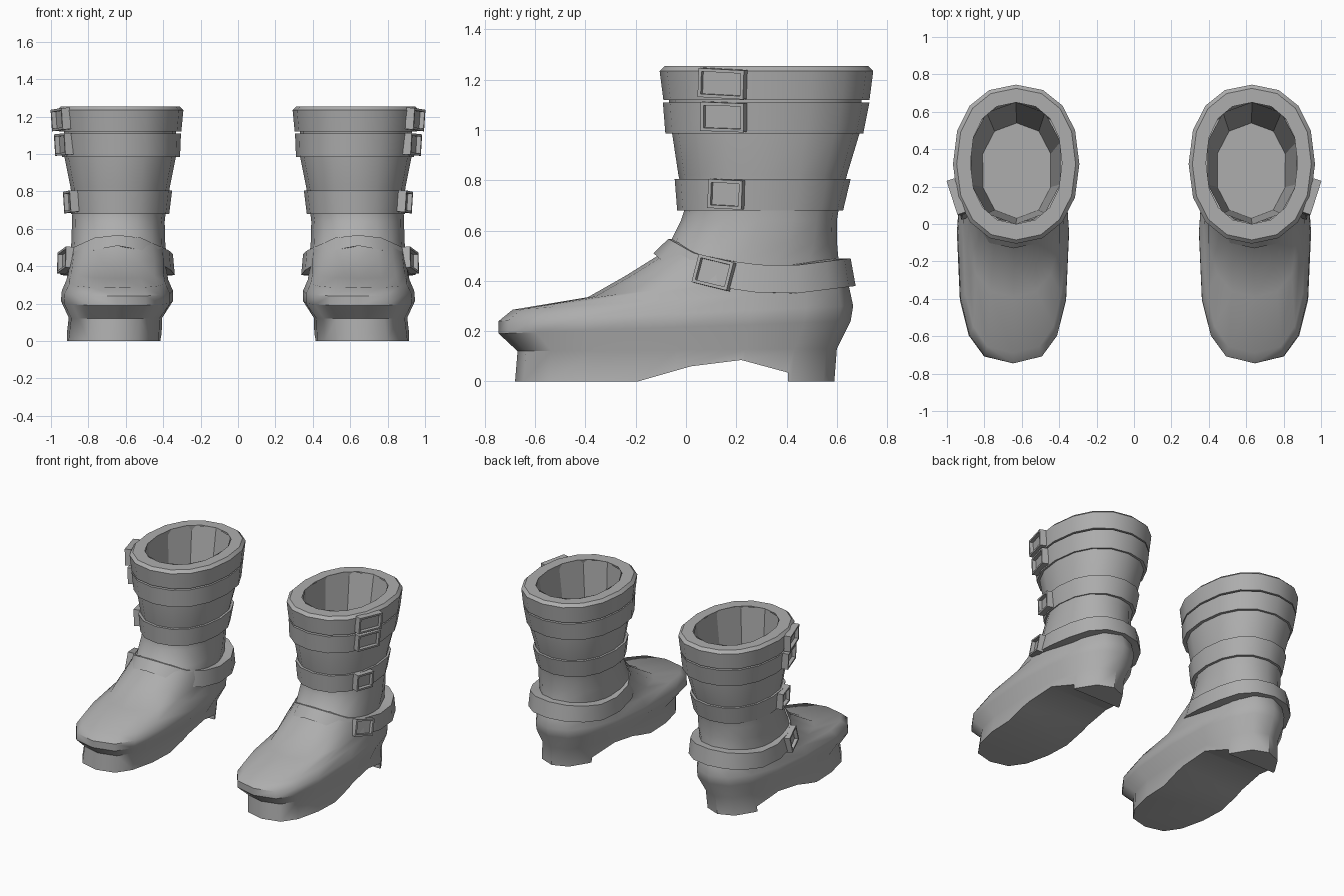
import bpy, bmesh, math
from mathutils import Matrix

if "Cube" in bpy.data.objects:
    bpy.data.objects.remove(bpy.data.objects["Cube"])

grey = bpy.data.materials.new("mid_grey")
grey.use_nodes = True
COLOUR = (0.42, 0.42, 0.42, 1)
grey.diffuse_color = COLOUR
grey.node_tree.nodes["Principled BSDF"].inputs["Base Color"].default_value = COLOUR


def ring(cx, w, yf, yb, zf, zb, n=2.2, count=16):
    """Rounded outline; front curve uses exponent n, height runs from zf to zb."""
    pts = []
    for i in range(count):
        a = math.tau * i / count - math.pi / 2
        c, s = math.cos(a), math.sin(a)
        p = 2 / (n if s < 0 else 2.25)
        x = cx + w * math.copysign(abs(c) ** p, c)
        t = 0.5 + 0.5 * math.copysign(abs(s) ** p, s)
        pts.append((x, yf + (yb - yf) * t, zf + (zb - zf) * t))
    return pts


def finish(name, bm, smooth=True):
    bmesh.ops.recalc_face_normals(bm, faces=bm.faces)
    mesh = bpy.data.meshes.new(name)
    bm.to_mesh(mesh)
    bm.free()
    mesh.materials.append(grey)
    obj = bpy.data.objects.new(name, mesh)
    bpy.context.collection.objects.link(obj)
    if smooth:
        shade(obj)
    return obj


def activate(obj):
    bpy.ops.object.select_all(action='DESELECT')
    obj.select_set(True)
    bpy.context.view_layer.objects.active = obj


def shade(obj):
    activate(obj)
    bpy.ops.object.shade_smooth_by_angle(angle=math.radians(42))


def pair(obj):
    obj.modifiers.new("other_boot", 'MIRROR').use_mirror_merge = False


def loft(name, rings, caps=(True, True), loop=False, smooth=True):
    bm = bmesh.new()
    rows = [[bm.verts.new(p) for p in r] for r in rings]
    following = rows[1:] + rows[:1] if loop else rows[1:]
    for a, b in zip(rows, following):
        for i in range(len(a)):
            j = (i + 1) % len(a)
            bm.faces.new((a[i], a[j], b[j], b[i]))
    if not loop:
        for row, cap in zip((rows[0], rows[-1]), caps):
            if cap:
                bm.faces.new(row)
    return finish(name, bm, smooth)


# Foot and shaft in one stack of outlines, from sole to top
body = loft("boot_body", [
    ring(.665, .255, -.68, .59, 0, 0, 2.9),
    ring(.655, .25, -.67, .60, .12, .13, 2.9),
    ring(.647, .30, -.745, .655, .19, .24, 2.9),
    ring(.645, .297, -.745, .665, .24, .30, 2.9),
    ring(.645, .272, -.69, .65, .285, .37, 2.9),
    ring(.645, .262, -.39, .62, .335, .44, 2.5),
    ring(.64, .257, -.24, .605, .42, .50, 2.4),
    ring(.64, .25, -.08, .60, .52, .56),
    ring(.64, .248, -.02, .60, .64, .64),
    ring(.635, .25, 0, .61, .70, .70),
    ring(.63, .265, -.03, .64, .82, .82),
    ring(.63, .298, -.055, .69, .985, .985),
    ring(.63, .30, -.07, .70, 1.14, 1.14),
], caps=(True, False), smooth=False)

# Close the shaft just for cutting the arch in front of the heel
bm = bmesh.new()
bm.from_mesh(body.data)
bmesh.ops.holes_fill(bm, edges=[e for e in bm.edges if e.is_boundary])
bm.to_mesh(body.data)
bm.free()
arch = [(-.19, 0), (.02, .06), (.22, .085), (.405, .035), (.405, -.1), (-.19, -.1)]
cutter = loft("arch_cutter", [[(x, y, z) for y, z in arch] for x in (.1, 1.2)], smooth=False)
cutter.hide_render = True
cut = body.modifiers.new("arch", 'BOOLEAN')
cut.operation, cut.object = 'DIFFERENCE', cutter
activate(body)
bpy.ops.object.modifier_apply(modifier="arch")
bpy.data.objects.remove(cutter)

# Open the shaft again
bm = bmesh.new()
bm.from_mesh(body.data)
top = [f for f in bm.faces if all(v.co.z > 1.13 for v in f.verts)]
bmesh.ops.delete(bm, geom=top, context='FACES')
bm.to_mesh(body.data)
bm.free()
shade(body)
pair(body)

# Top cuff with its rounded rim
pair(loft("top_cuff", [
    ring(.63, .27, -.04, .66, 1.12, 1.12),
    ring(.63, .327, -.09, .73, 1.12, 1.12),
    ring(.63, .338, -.105, .745, 1.235, 1.235),
    ring(.63, .318, -.085, .725, 1.255, 1.255),
    ring(.63, .245, 0, .65, 1.255, 1.255),
], loop=True))

# Faceted lining and insole
pair(loft("lining", [
    ring(.632, .25, -.002, .652, 1.254, 1.254, count=10),
    ring(.627, .19, .03, .54, .62, .62, count=10),
], caps=(False, True), smooth=False))


def band(name, low, high, inset=.05):
    """Strap of (cx, w, yf, yb, z) outlines with its inside hidden in the shaft."""
    rings = []
    for (cx, w, yf, yb, z), d in ((low, inset), (low, 0), (high, 0), (high, inset)):
        rings.append(ring(cx, w - d, yf + d, yb - d, z, z))
    obj = loft(name, rings, loop=True)
    pair(obj)


band("second_cuff", (.625, .315, -.082, .705, .985), (.63, .325, -.092, .73, 1.11))
band("middle_strap", (.63, .262, -.035, .625, .68), (.63, .278, -.045, .655, .805))


# Ankle strap that climbs over the instep
def follow(y, path):
    for (y0, z0), (y1, z1) in zip(path, path[1:]):
        if y <= y1:
            break
    return z0 + (z1 - z0) * (y - y0) / (y1 - y0)


low_path = [(-.13, .51), (0, .40), (.2, .36), (.4, .345), (.68, .38)]
high_path = [(-.07, .567), (.03, .51), (.2, .47), (.4, .457), (.66, .49)]
strap = []
for path, w, yf, yb, d in ((low_path, .305, -.13, .675, .07), (low_path, .305, -.13, .675, 0),
                           (high_path, .295, -.07, .655, 0), (high_path, .295, -.07, .655, .07)):
    outer = ring(.643, w, yf, yb, 0, 0)
    inner = ring(.643, w - d, yf + d, yb - d, 0, 0)
    strap.append([(p[0], p[1], follow(q[1], path)) for p, q in zip(inner, outer)])
pair(loft("ankle_strap", strap, loop=True))


# Square buckles on the outer side
def buckle(name, x, y, z, width, height, yaw, roll=0, lean=0):
    bm = bmesh.new()
    place = (Matrix.Translation((x, y, z)) @ Matrix.Rotation(math.radians(yaw), 4, 'Z')
             @ Matrix.Rotation(math.radians(lean), 4, 'Y') @ Matrix.Rotation(math.radians(roll), 4, 'X')
             @ Matrix.Diagonal((.045, width, height, 1)))
    bmesh.ops.create_cube(bm, size=1)
    face = max(bm.faces, key=lambda f: f.calc_center_median().x)
    bm.transform(place)
    bm.normal_update()
    bmesh.ops.inset_region(bm, faces=[face], thickness=.018)
    normal = face.normal.copy()
    hole = bmesh.ops.extrude_discrete_faces(bm, faces=[face])["faces"][0]
    bmesh.ops.translate(bm, verts=hole.verts, vec=normal * -.025)
    pair(finish(name, bm, smooth=False))


buckle("top_buckle", .948, .145, 1.185, .19, .115, -18, -3, 3)
buckle("second_buckle", .932, .15, 1.052, .18, .115, -18, -2, 3)
buckle("middle_buckle", .893, .16, .745, .14, .115, -15, -3, 3)
buckle("ankle_buckle", .922, .112, .432, .15, .115, -17, -13, -6)
